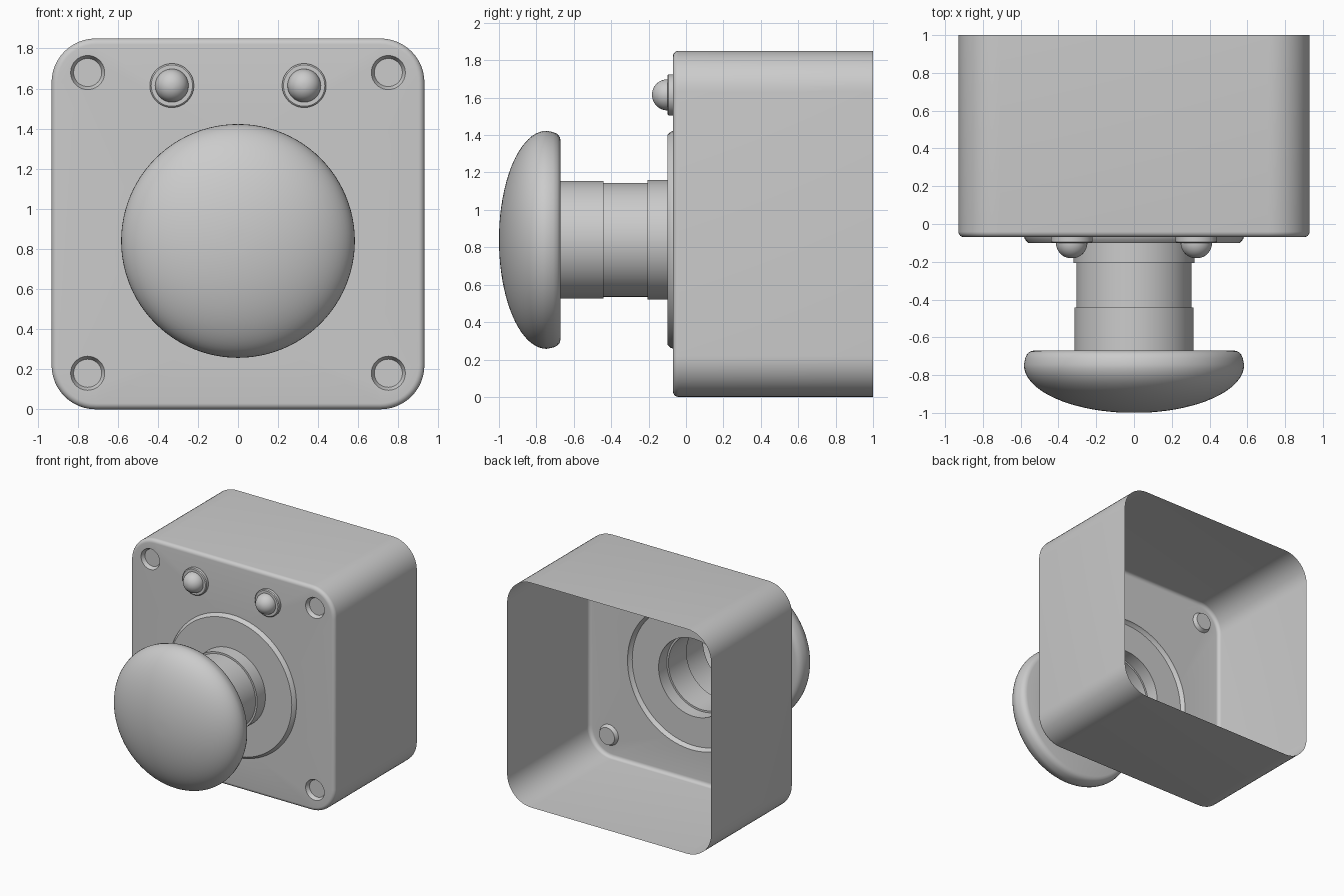
import bpy, bmesh
from math import sin, cos, pi

if "Cube" in bpy.data.objects:
    bpy.data.objects.remove(bpy.data.objects["Cube"])

SEG = 96
FRONT, BACK = -0.07, 1.0
HUB_Z = 0.84


def circle(r, y, cx=0, cz=0, n=SEG):
    return [(cx + r * cos(2 * pi * i / n), y, cz + r * sin(2 * pi * i / n)) for i in range(n)]


def rounded_rect(inset, y, hx=0.93, hz=0.925, rad=0.22, n=12):
    pts = []
    for q, (sx, sz) in enumerate([(1, 1), (-1, 1), (-1, -1), (1, -1)]):
        for i in range(n + 1):
            a = (q + i / n) * pi / 2
            pts.append((sx * (hx - rad) + (rad - inset) * cos(a), y,
                        hz + sz * (hz - rad) + (rad - inset) * sin(a)))
    return pts


def loft(bm, rings):
    """Skin a list of equal-length point loops; returns the vertex rings."""
    vr = [[bm.verts.new(p) for p in ring] for ring in rings]
    for a, b in zip(vr, vr[1:]):
        n = len(a)
        for i in range(n):
            j = (i + 1) % n
            bm.faces.new((a[i], a[j], b[j], b[i]))
    return vr


def ring_edges(bm, ring):
    return [bm.edges.get((v, ring[i - 1])) for i, v in enumerate(ring)]


def finish(bm, name):
    bmesh.ops.recalc_face_normals(bm, faces=bm.faces[:])
    me = bpy.data.meshes.new(name)
    bm.to_mesh(me)
    bm.free()
    ob = bpy.data.objects.new(name, me)
    bpy.context.collection.objects.link(ob)
    bpy.ops.object.select_all(action='DESELECT')
    ob.select_set(True)
    bpy.context.view_layer.objects.active = ob
    bpy.ops.object.shade_smooth_by_angle(angle=0.6)
    return ob


def turned(name, profile, cx=0, cz=0, n=SEG):
    """Revolve (radius, y) points about a y axis and close the last ring."""
    bm = bmesh.new()
    vr = loft(bm, [circle(r, y, cx, cz, n) for r, y in profile])
    bm.faces.new(vr[-1])
    return finish(bm, name)


# Housing: open-backed sheet shell with a rounded front edge
bm = bmesh.new()
rb = 0.03
rings = [rounded_rect(0, BACK)]
for i in range(7):
    a = i / 6 * pi / 2
    rings.append(rounded_rect(rb * (1 - cos(a)), FRONT + rb * (1 - sin(a))))
edges = ring_edges(bm, loft(bm, rings)[-1])

# Raised hub plate pressed out of the front, open in the middle
plate = [(0.582, FRONT), (0.577, FRONT - 0.012), (0.56, -0.1), (0.32, -0.1)]
vr = loft(bm, [circle(r, y, 0, HUB_Z) for r, y in plate])
edges += ring_edges(bm, vr[0])

# Sunken screw seats in the four corners
for x in (-0.75, 0.75):
    for z in (0.18, 1.68):
        seat = [(0.085, FRONT), (0.07, FRONT + 0.03)]
        vr = loft(bm, [circle(r, y, x, z, 40) for r, y in seat])
        bm.faces.new(vr[-1])
        edges += ring_edges(bm, vr[0])

# Flat front panel between the outline and the openings
bmesh.ops.triangle_fill(bm, use_beauty=True, use_dissolve=False,
                        edges=edges, normal=(0, -1, 0))
finish(bm, "housing")

# Push button: stepped hollow stem and mushroom cap
prof = [(0.32, -0.1), (0.32, -0.207), (0.305, -0.207), (0.305, -0.442),
        (0.315, -0.442), (0.315, -0.67), (0.53, -0.67), (0.55, -0.675),
        (0.566, -0.688), (0.576, -0.71)]
prof += [(0.583 * cos(t), -0.745 - 0.255 * sin(t))
         for t in (i / 20 * pi / 2 for i in range(20))]
turned("mushroom_button", prof, 0, HUB_Z)

# Indicator lamps: bezel ring with a domed lens
for side, x in (("left", -0.33), ("right", 0.33)):
    lamp = [(0.11, FRONT), (0.11, -0.094), (0.103, -0.1), (0.083, -0.1)]
    lamp += [(0.083 * cos(t), -0.1 - 0.082 * sin(t))
             for t in (i / 12 * pi / 2 for i in range(1, 12))]
    turned("indicator_lamp_" + side, lamp, x, 1.615, 48)
